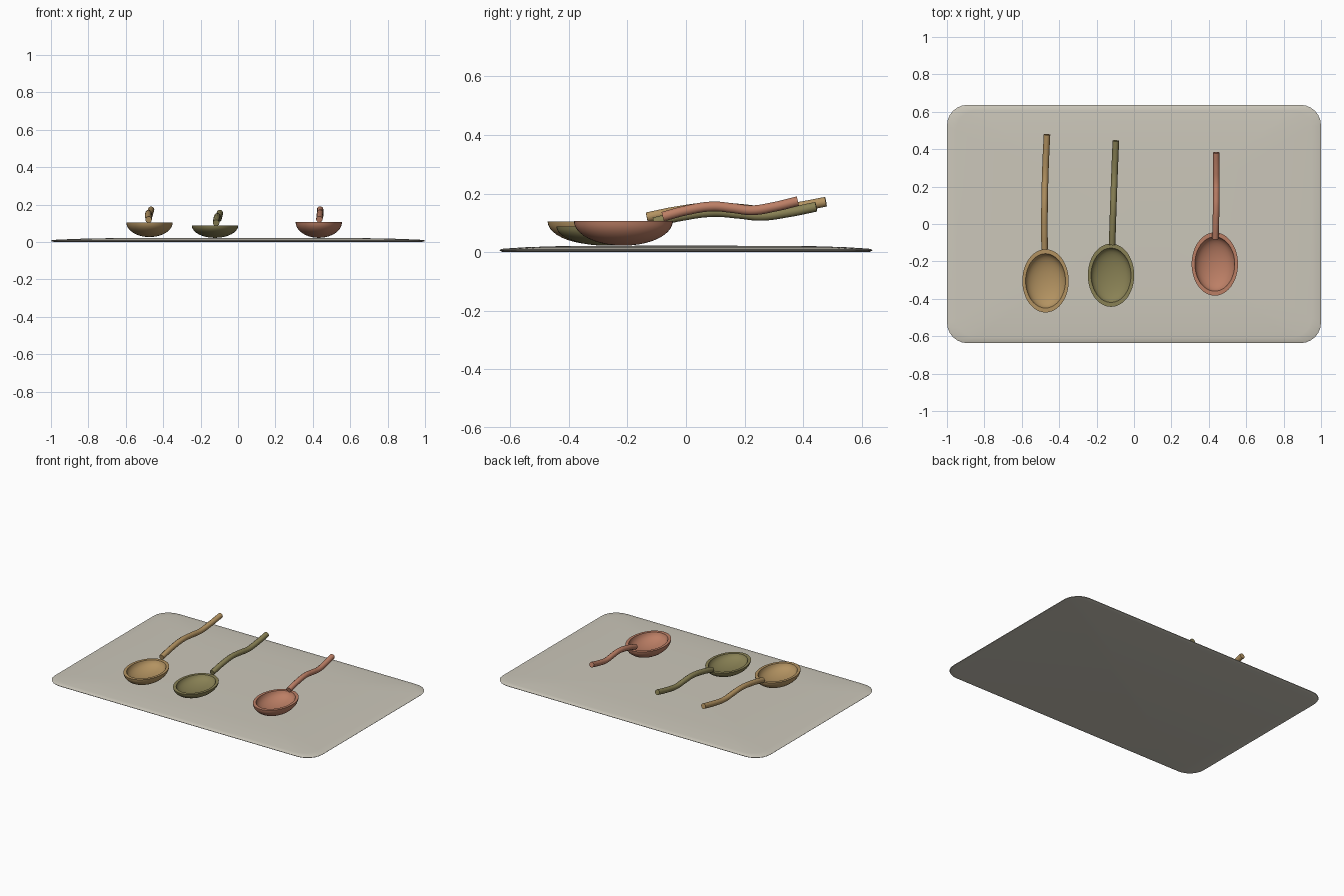
import bpy, bmesh, math

if "Cube" in bpy.data.objects:
    bpy.data.objects.remove(bpy.data.objects["Cube"])


def material(name, rgb):
    m = bpy.data.materials.new(name)
    m.diffuse_color = (*rgb, 1)
    m.use_nodes = True
    m.node_tree.nodes["Principled BSDF"].inputs["Base Color"].default_value = m.diffuse_color
    return m


def make_object(name, bm, mat, angle=40):
    bmesh.ops.recalc_face_normals(bm, faces=bm.faces[:])
    me = bpy.data.meshes.new(name)
    bm.to_mesh(me)
    bm.free()
    ob = bpy.data.objects.new(name, me)
    bpy.context.collection.objects.link(ob)
    me.materials.append(mat)
    bpy.ops.object.select_all(action='DESELECT')
    ob.select_set(True)
    bpy.context.view_layer.objects.active = ob
    bpy.ops.object.shade_smooth_by_angle(angle=math.radians(angle))
    return ob


# Placemat: concentric rounded rectangles, gently domed, on a flat underside
def build_mat(mat):
    bm = bmesh.new()
    hx, hy, rad, seg = 1.0, 0.637, 0.11, 6

    def outline(s, z):
        ring = []
        for sx, sy, start in ((1, 1, 0), (-1, 1, 90), (-1, -1, 180), (1, -1, 270)):
            for i in range(seg + 1):
                a = math.radians(start + 90 * i / seg)
                x = sx * (hx - rad) + rad * math.cos(a)
                y = sy * (hy - rad) + rad * math.sin(a)
                ring.append(bm.verts.new((x * s, y * s, z)))
        return ring

    profile = [(0.985, 0.001), (0.998, 0.004), (1.0, 0.007), (0.99, 0.011),
               (0.95, 0.013), (0.85, 0.017), (0.7, 0.020), (0.45, 0.021), (0.2, 0.022)]
    rings = [outline(s, z) for s, z in [(0.97, 0)] + profile]
    n = len(rings[0])
    for a, b in zip(rings, rings[1:]):
        for i in range(n):
            j = (i + 1) % n
            bm.faces.new((a[i], a[j], b[j], b[i]))
    bm.faces.new(rings[0][::-1])
    bm.faces.new(rings[-1])
    return make_object("placemat", bm, mat)


# Spoon bowl: thick-rimmed hollow half shell with an oval outline
def build_bowl(name, cx, cy, bottom, top, mat, rx=0.124, ry=0.169, n=48):
    h = top - bottom
    prof = []
    for i in range(1, 11):
        a = math.pi / 2 * i / 10
        prof.append((math.sin(a), top - h * math.cos(a)))
    prof.append((0.86, top))
    for i in range(1, 9):
        a = math.pi / 2 * i / 9
        prof.append((0.85 * math.cos(a), top - 0.7 * h * math.sin(a)))
    bm = bmesh.new()
    rings = []
    for r, z in prof:
        rings.append([bm.verts.new((cx + rx * r * math.cos(2 * math.pi * k / n),
                                    cy + ry * r * math.sin(2 * math.pi * k / n), z))
                      for k in range(n)])
    for a, b in zip(rings, rings[1:]):
        for k in range(n):
            j = (k + 1) % n
            bm.faces.new((a[k], a[j], b[j], b[k]))
    for ring, z in ((rings[0], bottom), (rings[-1], top - 0.7 * h)):
        c = bm.verts.new((cx, cy, z))
        for k in range(n):
            bm.faces.new((ring[k], ring[(k + 1) % n], c))
    return make_object(name, bm, mat)


# Spoon handle: wavy round rod with flat ends
def build_handle(name, pts, mat, radius=0.0175):
    cu = bpy.data.curves.new(name, 'CURVE')
    cu.dimensions = '3D'
    cu.bevel_depth = radius
    cu.bevel_resolution = 3
    cu.use_fill_caps = True
    cu.resolution_u = 8
    sp = cu.splines.new('BEZIER')
    sp.bezier_points.add(len(pts) - 1)
    for bp, co in zip(sp.bezier_points, pts):
        bp.co = co
        bp.handle_left_type = bp.handle_right_type = 'AUTO'
    ob = bpy.data.objects.new(name, cu)
    bpy.context.collection.objects.link(ob)
    cu.materials.append(mat)
    bpy.ops.object.select_all(action='DESELECT')
    ob.select_set(True)
    bpy.context.view_layer.objects.active = ob
    bpy.ops.object.convert(target='MESH')
    bpy.ops.object.shade_smooth_by_angle(angle=math.radians(40))


build_mat(material("linen", (0.60, 0.57, 0.49)))

# label, colour, bowl centre, bowl bottom/top, handle x start/mid/end, y start/end, base z
spoons = [
    ("tan", (0.45, 0.29, 0.12), (-0.473, -0.304), (0.026, 0.105),
     (-0.478, -0.477, -0.465), (-0.134, 0.478), 0.119),
    ("olive", (0.25, 0.22, 0.09), (-0.123, -0.274), (0.022, 0.088),
     (-0.117, -0.108, -0.097), (-0.110, 0.445), 0.102),
    ("terracotta", (0.50, 0.21, 0.13), (0.432, -0.214), (0.022, 0.106),
     (0.435, 0.440, 0.439), (-0.079, 0.382), 0.121),
]
wave = [(0, 0), (0.17, 0.021), (0.37, 0.035), (0.52, 0.029), (0.66, 0.022),
        (0.82, 0.033), (1, 0.053)]
for label, rgb, (cx, cy), (zb, zt), (x0, xm, x1), (y0, y1), z0 in spoons:
    m = material(label, rgb)
    build_bowl(label + "_spoon_bowl", cx, cy, zb, zt, m)
    path = []
    for t, dz in wave:
        x = (1 - t) * (1 - 2 * t) * x0 + 4 * t * (1 - t) * xm + t * (2 * t - 1) * x1
        path.append((x, y0 + (y1 - y0) * t, z0 + dz))
    build_handle(label + "_spoon_handle", path, m)
